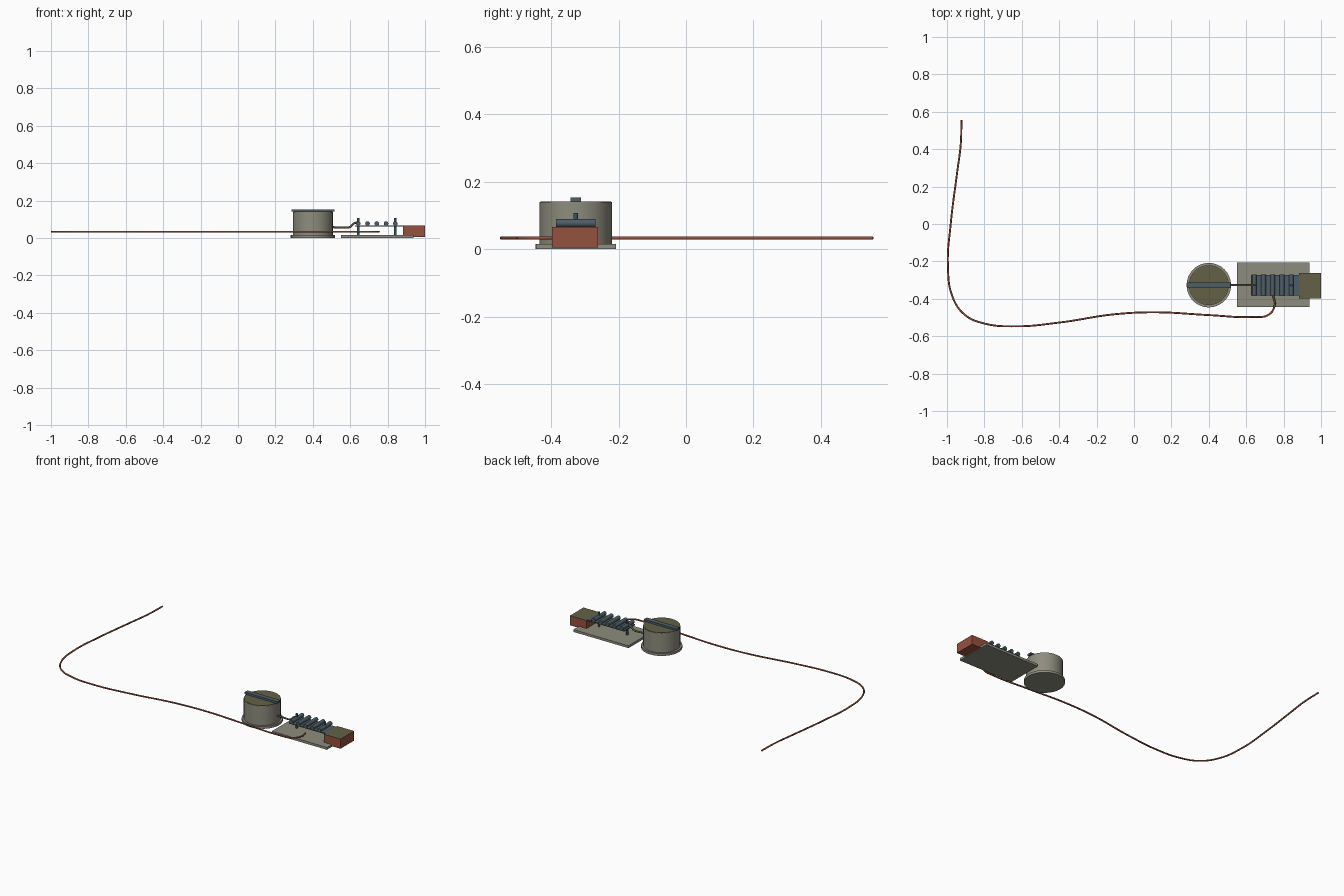
import bpy, math
from mathutils import Vector

if "Cube" in bpy.data.objects:
    bpy.data.objects.remove(bpy.data.objects["Cube"])


def material(name, r, g, b):
    m = bpy.data.materials.new(name)
    m.diffuse_color = (r, g, b, 1)
    m.use_nodes = True
    m.node_tree.nodes["Principled BSDF"].inputs["Base Color"].default_value = m.diffuse_color
    return m


GREY = material("warm grey", 0.27, 0.265, 0.21)
OLIVE = material("olive", 0.125, 0.12, 0.062)
BRICK = material("brick red", 0.30, 0.085, 0.05)
SLATE = material("slate blue", 0.075, 0.11, 0.135)
TEAL = material("dark teal", 0.035, 0.10, 0.115)


def finish(name, mat, smooth=False):
    o = bpy.context.object
    o.name = name
    o.data.materials.append(mat)
    bpy.ops.object.transform_apply(location=False, rotation=True, scale=True)
    if smooth:
        bpy.ops.object.shade_smooth_by_angle(angle=math.radians(35))
    return o


def box(name, mat, x0, x1, y0, y1, z0, z1):
    bpy.ops.mesh.primitive_cube_add(size=1, location=((x0 + x1) / 2, (y0 + y1) / 2, (z0 + z1) / 2))
    bpy.context.object.scale = (x1 - x0, y1 - y0, z1 - z0)
    return finish(name, mat)


def rod(name, mat, a, b, r, sides=12):
    a, b = Vector(a), Vector(b)
    bpy.ops.mesh.primitive_cylinder_add(vertices=sides, radius=r, depth=(b - a).length, location=(a + b) / 2)
    bpy.context.object.rotation_euler = (b - a).to_track_quat('Z', 'Y').to_euler()
    return finish(name, mat, True)


def tube(name, mat, points, r, steps=6):
    cu = bpy.data.curves.new(name, 'CURVE')
    cu.dimensions = '3D'
    cu.bevel_depth = r
    cu.bevel_resolution = 2
    cu.use_fill_caps = True
    cu.resolution_u = steps
    s = cu.splines.new('BEZIER')
    s.bezier_points.add(len(points) - 1)
    for p, co in zip(s.bezier_points, points):
        p.co = co
        p.handle_left_type = p.handle_right_type = 'AUTO'
    o = bpy.data.objects.new(name, cu)
    cu.materials.append(mat)
    bpy.context.collection.objects.link(o)
    return o


CY = -0.327

# Drum: base flange, body, lid and cross bar
rod("drum_flange", GREY, (0.4, CY, 0), (0.4, CY, 0.015), 0.119, 32)
rod("drum_body", GREY, (0.4, CY, 0.015), (0.4, CY, 0.139), 0.107, 32)
rod("drum_lid", OLIVE, (0.4, CY, 0.138), (0.4, CY, 0.141), 0.104, 32)
box("drum_bar", SLATE, 0.285, 0.516, CY - 0.015, CY + 0.015, 0.141, 0.153)

# Base plate with end block (olive top)
box("base_plate", GREY, 0.55, 0.938, -0.445, -0.207, 0, 0.015)
block = box("end_block", BRICK, 0.883, 1.0, -0.397, -0.261, 0.005, 0.066)
block.data.materials.append(OLIVE)
for f in block.data.polygons:
    if f.normal.z > 0.9:
        f.material_index = 1

# Roller rack: tray, five rollers, two posts
box("roller_tray", SLATE, 0.625, 0.885, CY - 0.055, CY + 0.055, 0.060, 0.066)
for i in range(5):
    x = 0.643 + 0.0495 * i
    rod(f"roller_{i + 1}", SLATE, (x, CY - 0.058, 0.077), (x, CY + 0.058, 0.077), 0.0125)
for i, x in enumerate((0.643, 0.841)):
    rod(f"post_{i + 1}", TEAL, (x, CY, 0.012), (x, CY, 0.107), 0.0065)

# Hose from drum to rack
tube("hose", OLIVE, [(0.495, CY, 0.058), (0.55, CY, 0.056), (0.597, CY, 0.058),
                     (0.625, CY, 0.080), (0.645, CY, 0.082)], 0.0055)

# Long cable lying beside the machine
path = [(0.745, -0.385), (0.752, -0.435), (0.72, -0.485), (0.64, -0.497), (0.4, -0.487),
        (0.12, -0.472), (-0.1, -0.482), (-0.4, -0.527), (-0.63, -0.547), (-0.8, -0.532),
        (-0.905, -0.485), (-0.97, -0.39), (-0.995, -0.22), (-0.98, 0.0), (-0.945, 0.28),
        (-0.927, 0.42), (-0.922, 0.555)]
tube("cable", BRICK, [(x, y, 0.033) for x, y in path], 0.005, 8)
